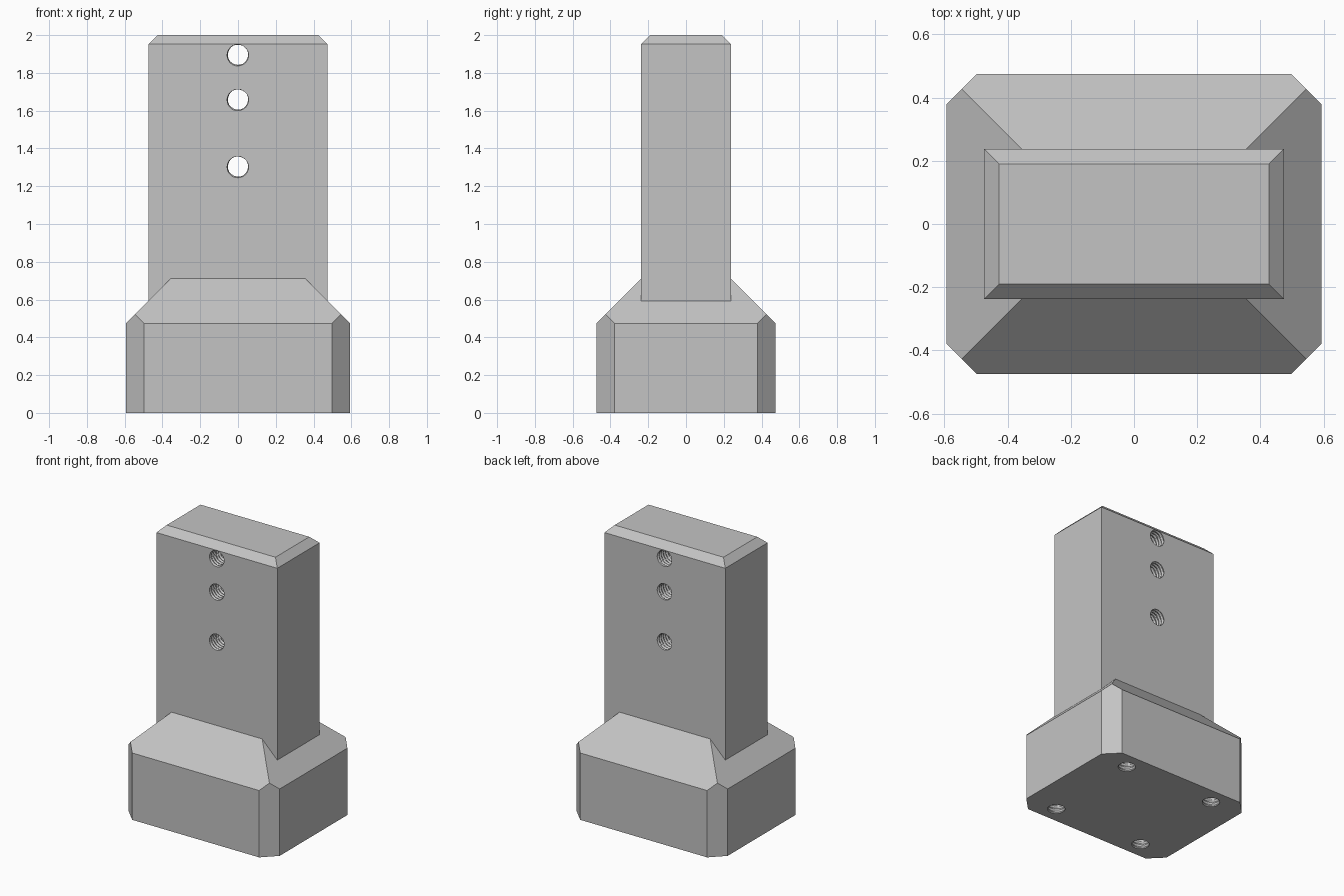
import bpy, bmesh, math
from mathutils import Vector, Matrix

if "Cube" in bpy.data.objects:
    bpy.data.objects.remove(bpy.data.objects["Cube"])

U = 0.1185                      # module that all sizes are multiples of
HOLE_R, THREAD, PITCH = 0.053, 0.008, 0.024

grey = bpy.data.materials.new("light grey")
grey.diffuse_color = (0.55, 0.55, 0.55, 1)
grey.use_nodes = True
grey.node_tree.nodes["Principled BSDF"].inputs["Base Color"].default_value = grey.diffuse_color


def to_object(bm, name):
    bmesh.ops.recalc_face_normals(bm, faces=bm.faces)
    me = bpy.data.meshes.new(name)
    bm.to_mesh(me)
    bm.free()
    me.materials.append(grey)
    ob = bpy.data.objects.new(name, me)
    bpy.context.collection.objects.link(ob)
    return ob


def tapered_block(bm, hx, hy, z0, z1, z2, inset):
    """Box whose top is closed by a 45 degree bevelled cap."""
    rings = []
    for x, y, z in ((hx, hy, z0), (hx, hy, z1), (hx - inset, hy - inset, z2)):
        rings.append([bm.verts.new((sx * x, sy * y, z))
                      for sx, sy in ((-1, -1), (1, -1), (1, 1), (-1, 1))])
    for lo, hi in zip(rings, rings[1:]):
        for i in range(4):
            j = (i + 1) % 4
            bm.faces.new((lo[i], lo[j], hi[j], hi[i]))
    bm.faces.new(rings[0][::-1])
    bm.faces.new(rings[-1])


def thread_cutter(bm, matrix, length, segs=24, per_turn=4):
    """Rod with a helical V thread, along local z from 0 to length."""
    rows = round(length / PITCH * per_turn)
    rings = []
    for k in range(rows + 1):
        z = length * k / rows
        ring = []
        for i in range(segs):
            t = (z / PITCH - i / segs) % 1
            r = HOLE_R + THREAD * (1 - abs(2 * t - 1))
            a = 2 * math.pi * i / segs
            ring.append(bm.verts.new(matrix @ Vector((r * math.cos(a), r * math.sin(a), z))))
        rings.append(ring)
    for lo, hi in zip(rings, rings[1:]):
        for i in range(segs):
            j = (i + 1) % segs
            bm.faces.new((lo[i], lo[j], hi[j], hi[i]))
    bm.faces.new(rings[0][::-1])
    bm.faces.new(rings[-1])


# Base block: sloped shoulders, vertical corners cut off
bm = bmesh.new()
tapered_block(bm, 5 * U, 4 * U, 0, 4 * U, 6 * U, 2 * U)
for sx in (-1, 1):
    for sy in (-1, 1):
        cut = bmesh.ops.bisect_plane(
            bm, geom=bm.verts[:] + bm.edges[:] + bm.faces[:], dist=1e-6,
            plane_co=(sx * 5 * U, sy * 3.2 * U, 0), plane_no=(sx, sy, 0), clear_outer=True)
        edges = [e for e in cut["geom_cut"] if isinstance(e, bmesh.types.BMEdge)]
        bmesh.ops.holes_fill(bm, edges=edges, sides=0)
body = to_object(bm, "base_and_post")

# Upright post with a bevelled top
bm = bmesh.new()
tapered_block(bm, 4 * U, 2 * U, 2 * U, 2 - 0.4 * U, 2, 0.4 * U)
post = to_object(bm, "post_union_helper")

# Threaded holes: three through the post, four blind ones under the base
bm = bmesh.new()
for z in (1.304, 1.659, 1.896):
    thread_cutter(bm, Matrix.Translation((0, 2 * U + 0.011, z)) @ Matrix.Rotation(math.pi / 2, 4, 'X'),
                  4 * U + 0.022)
for x in (-3 * U, 3 * U):
    for y in (-3 * U, 3 * U):
        thread_cutter(bm, Matrix.Translation((x, y, -0.011)), 0.31)
holes = to_object(bm, "thread_cutters")

# Join the post to the base, then cut the holes
bpy.context.view_layer.objects.active = body
for helper, op in ((post, 'UNION'), (holes, 'DIFFERENCE')):
    helper.hide_render = True
    mod = body.modifiers.new(op.lower(), 'BOOLEAN')
    mod.object, mod.operation, mod.solver = helper, op, 'EXACT'
    bpy.ops.object.modifier_apply(modifier=mod.name)
for helper in (post, holes):
    bpy.data.objects.remove(helper)
